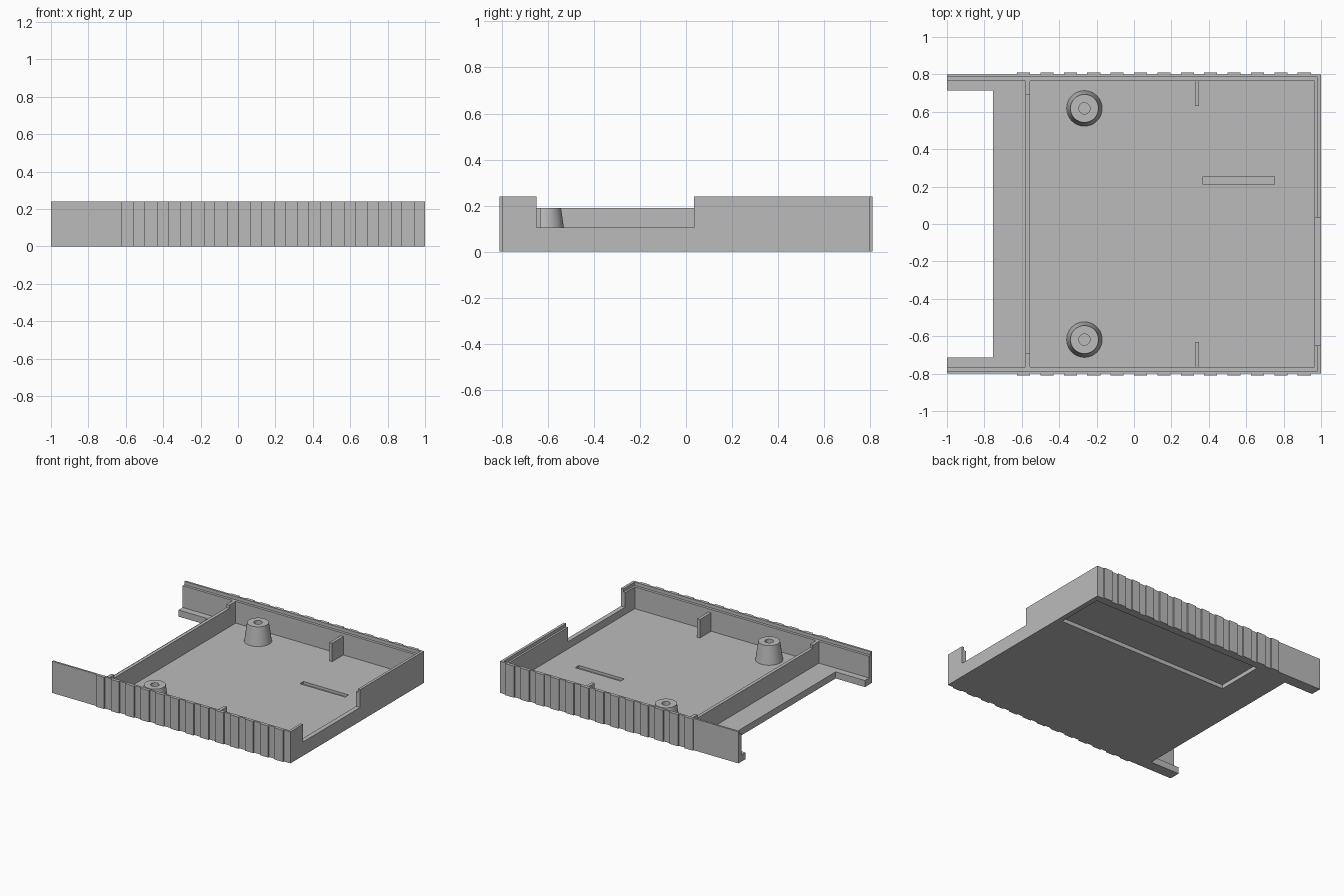
import bpy, bmesh, math

cube = bpy.data.objects.get("Cube")
if cube:
    bpy.data.objects.remove(cube, do_unlink=True)

grey = bpy.data.materials.new("plain grey")
grey.use_nodes = True
grey.diffuse_color = (0.5, 0.5, 0.5, 1)
grey.node_tree.nodes["Principled BSDF"].inputs["Base Color"].default_value = (0.5, 0.5, 0.5, 1)

FLOOR, LEDGE, TOP, LOW = 0.05, 0.215, 0.24, 0.19
SIDE = 0.80      # half width without grip ribs
INNER = 0.765    # inner face of side walls


def make_object(name, bm):
    bmesh.ops.recalc_face_normals(bm, faces=bm.faces)
    mesh = bpy.data.meshes.new(name)
    bm.to_mesh(mesh)
    bm.free()
    mesh.materials.append(grey)
    obj = bpy.data.objects.new(name, mesh)
    bpy.context.collection.objects.link(obj)
    return obj


def prism(name, outline, z0, z1):
    bm = bmesh.new()
    face = bm.faces.new([bm.verts.new((x, y, z0)) for x, y in outline])
    new = bmesh.ops.extrude_face_region(bm, geom=[face])["geom"]
    verts = [v for v in new if isinstance(v, bmesh.types.BMVert)]
    bmesh.ops.translate(bm, verts=verts, vec=(0, 0, z1 - z0))
    return make_object(name, bm)


def box(name, x, y, z):
    outline = [(x[0], y[0]), (x[1], y[0]), (x[1], y[1]), (x[0], y[1])]
    return prism(name, outline, z[0], z[1])


def cut(target, x, y, z):
    cutter = box("cutter", x, y, z)
    cutter.hide_render = True
    mod = target.modifiers.new("cut", "BOOLEAN")
    mod.operation = "DIFFERENCE"
    mod.solver = "EXACT"
    mod.object = cutter
    bpy.context.view_layer.objects.active = target
    bpy.ops.object.modifier_apply(modifier=mod.name)
    bpy.data.objects.remove(cutter, do_unlink=True)


# Outer block with a comb of grip ribs along both long sides
edge = [(-1, -SIDE)]
for i in range(13):
    x = -0.625 + 0.125 * i
    edge += [(x, -SIDE), (x, -0.81), (x + 0.07, -0.81), (x + 0.07, -SIDE)]
edge.append((1, -SIDE))
tray = prism("tray_shell", edge + [(x, -y) for x, y in reversed(edge)], 0, TOP)

# Stepped rim, then the main and rear compartments
UP = 0.5
cut(tray, (-1.1, 0.98), (-0.785, 0.785), (LEDGE, UP))
cut(tray, (-0.555, 0.965), (-INNER, INNER), (FLOOR, UP))
cut(tray, (-1.1, -0.58), (-INNER, INNER), (FLOOR, UP))
# Lowered divider between its end posts
cut(tray, (-0.6, -0.53), (-0.69, 0.69), (LOW, UP))
# Open end between the two rails
cut(tray, (-1.1, -0.755), (-0.715, 0.715), (-0.1, UP))
# Notch in the end wall
cut(tray, (0.9, 1.1), (-0.65, 0.035), (0.105, UP))
# Floor slot and underside recess
cut(tray, (0.37, 0.75), (0.212, 0.255), (0.03, 0.1))
cut(tray, (-0.48, 0.96), (0.375, 0.745), (-0.1, 0.03))


# Hollow tapered screw posts
def screw_post(name, x, y):
    profile = [(0.095, FLOOR), (0.075, LOW), (0.03, LOW), (0.03, 0.08), (0, 0.08)]
    bm = bmesh.new()
    verts = [bm.verts.new((r, 0, z)) for r, z in profile]
    edges = [bm.edges.new(pair) for pair in zip(verts, verts[1:])]
    bmesh.ops.spin(bm, geom=verts + edges, cent=(0, 0, 0), axis=(0, 0, 1),
                   angle=math.tau, steps=48)
    bmesh.ops.remove_doubles(bm, verts=bm.verts, dist=0.0005)
    bmesh.ops.translate(bm, verts=bm.verts, vec=(x, y, 0))
    post = make_object(name, bm)
    bpy.ops.object.select_all(action="DESELECT")
    post.select_set(True)
    bpy.context.view_layer.objects.active = post
    bpy.ops.object.shade_smooth_by_angle(angle=math.radians(30))


for side, s in (("front", -1), ("back", 1)):
    screw_post(side + "_screw_post", -0.265, s * 0.618)
    # Thin support web on each long wall
    box(side + "_support_web", (0.325, 0.348), sorted((s * 0.63, s * 0.77)), (0.045, LOW))
